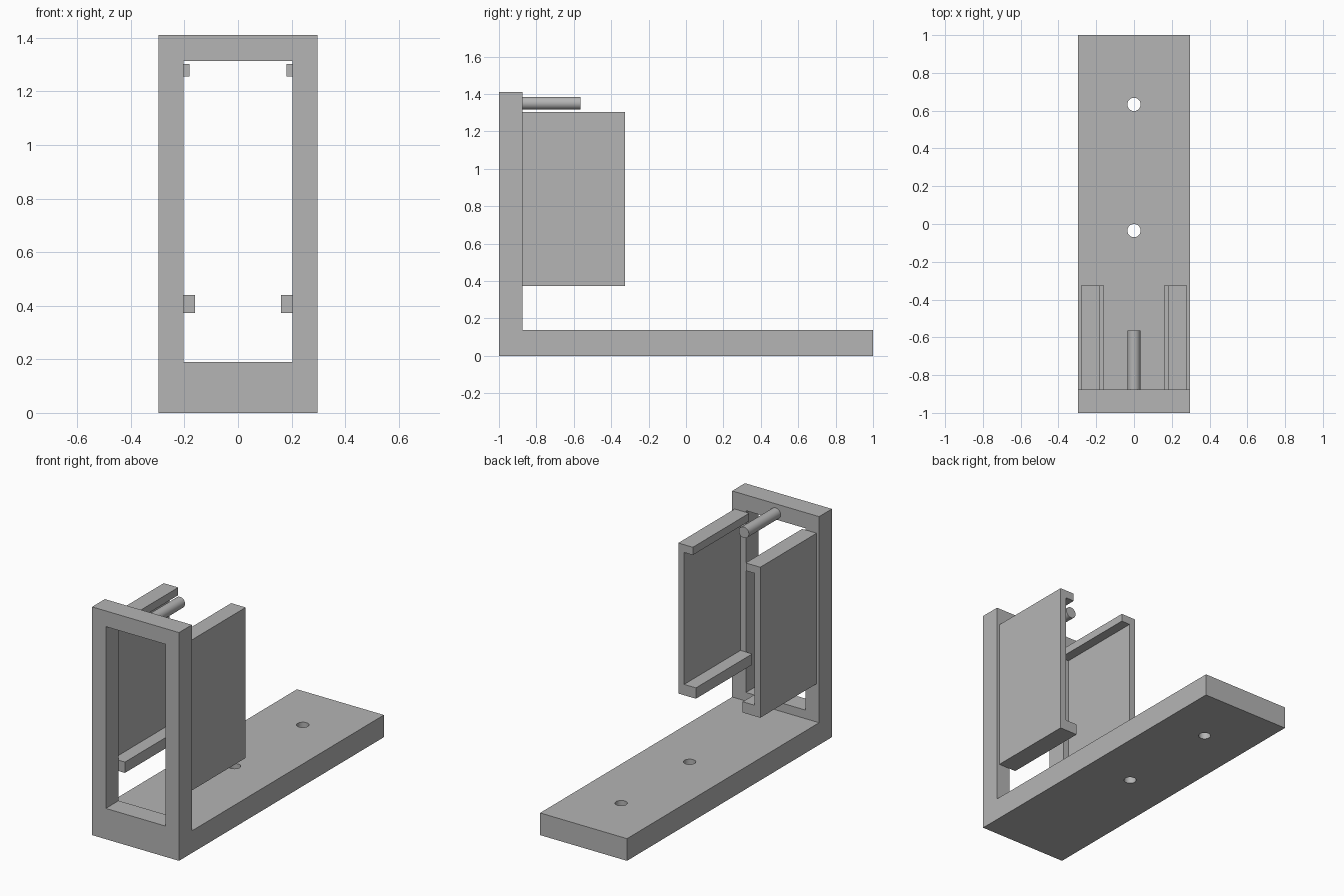
import bpy
import bmesh
import math

cube = bpy.data.objects.get("Cube")
if cube:
    bpy.data.objects.remove(cube, do_unlink=True)

# Single flat colour
grey = bpy.data.materials.new("mid_grey")
grey.use_nodes = True
GREY = (0.46, 0.46, 0.46, 1)
grey.diffuse_color = GREY
grey.node_tree.nodes["Principled BSDF"].inputs["Base Color"].default_value = GREY

HALF_WIDTH = 0.297
FRAME_BACK = -0.875


def extrude_profile(name, points, offset):
    """Make a solid by sweeping a closed outline along an offset vector."""
    bm = bmesh.new()
    face = bm.faces.new([bm.verts.new(p) for p in points])
    swept = bmesh.ops.extrude_face_region(bm, geom=[face])["geom"]
    verts = [g for g in swept if isinstance(g, bmesh.types.BMVert)]
    bmesh.ops.translate(bm, verts=verts, vec=offset)
    bmesh.ops.recalc_face_normals(bm, faces=bm.faces)
    mesh = bpy.data.meshes.new(name)
    bm.to_mesh(mesh)
    bm.free()
    mesh.materials.append(grey)
    obj = bpy.data.objects.new(name, mesh)
    bpy.context.collection.objects.link(obj)
    return obj


def cylinder(name, radius, depth, location, rotation=(0, 0, 0)):
    bpy.ops.mesh.primitive_cylinder_add(vertices=32, radius=radius, depth=depth,
                                        location=location, rotation=rotation)
    obj = bpy.context.object
    obj.name = name
    obj.data.materials.append(grey)
    return obj


def smooth(obj):
    bpy.ops.object.select_all(action="DESELECT")
    obj.select_set(True)
    bpy.context.view_layer.objects.active = obj
    bpy.ops.object.shade_smooth_by_angle(angle=math.radians(30))


def cut(target, cutter):
    """Subtract the cutter from the target and remove the cutter."""
    cutter.hide_render = True
    mod = target.modifiers.new("cut", "BOOLEAN")
    mod.operation = "DIFFERENCE"
    mod.solver = "EXACT"
    mod.object = cutter
    bpy.context.view_layer.objects.active = target
    bpy.ops.object.modifier_apply(modifier=mod.name)
    bpy.data.objects.remove(cutter, do_unlink=True)


# L-shaped body: long base plate with an upright at the front
outline = [(-1, 0), (1, 0), (1, 0.137), (FRAME_BACK, 0.137),
           (FRAME_BACK, 1.41), (-1, 1.41)]
body = extrude_profile("base_and_frame",
                       [(-HALF_WIDTH, y, z) for y, z in outline],
                       (2 * HALF_WIDTH, 0, 0))

# Window through the upright
window = [(-0.203, 0.19), (0.203, 0.19), (0.203, 1.313), (-0.203, 1.313)]
cut(body, extrude_profile("window_cutter",
                          [(x, -1.1, z) for x, z in window], (0, 0.4, 0)))

# Screw holes through the base
for y in (-0.035, 0.633):
    cut(body, cylinder("hole_cutter", 0.035, 0.5, (0, y, 0.07)))
smooth(body)

# Facing C-shaped side channels
channel = [(0.28, 0.373), (0.28, 1.303), (0.181, 1.303), (0.181, 1.255),
           (0.24, 1.255), (0.24, 0.44), (0.16, 0.44), (0.16, 0.373)]
for side, sign in (("left", 1), ("right", -1)):
    extrude_profile(side + "_channel",
                    [(sign * x, FRAME_BACK, z) for x, z in channel],
                    (0, 0.55, 0))

# Round pin behind the top of the upright
pin = cylinder("top_pin", 0.034, 0.31, (0, FRAME_BACK + 0.155, 1.351),
               (math.pi / 2, 0, 0))
smooth(pin)
